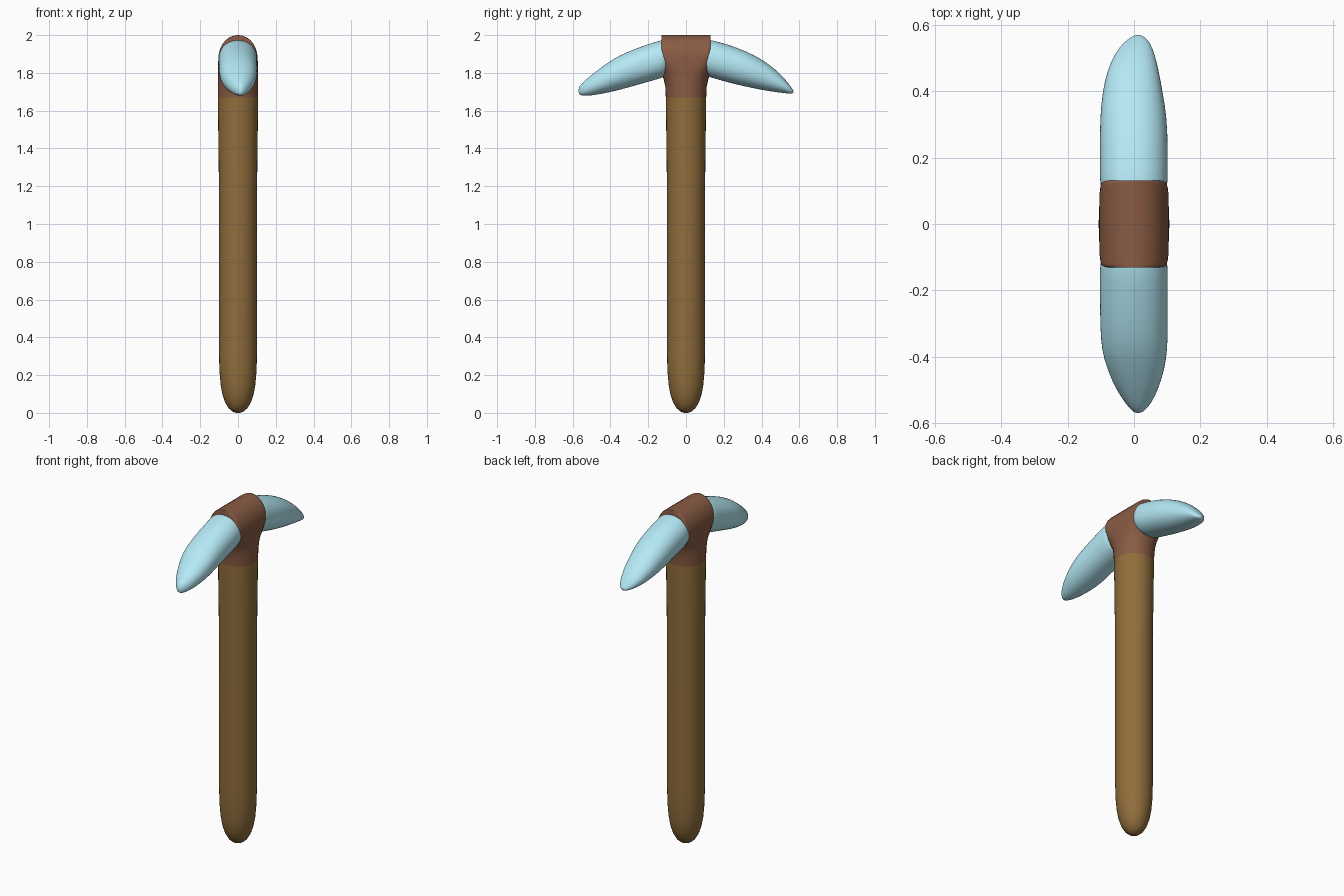
import bpy, bmesh, math

N = 32


def material(name, color):
    m = bpy.data.materials.new(name)
    m.diffuse_color = (*color, 1)
    return m


def oval(hu, hv, power=2.0):
    """Superellipse outline with half sizes hu and hv."""
    pts = []
    for i in range(N):
        a = 2 * math.pi * i / N
        c, s = math.cos(a), math.sin(a)
        pts.append((hu * math.copysign(abs(c) ** (2 / power), c),
                    hv * math.copysign(abs(s) ** (2 / power), s)))
    return pts


def loft(name, rings, mat, subdiv=0, angle=40):
    bm = bmesh.new()
    vr = [[bm.verts.new(p) for p in r] for r in rings]
    for a, b in zip(vr, vr[1:]):
        for i in range(N):
            j = (i + 1) % N
            bm.faces.new((a[i], a[j], b[j], b[i]))
    bm.faces.new(vr[0][::-1])
    bm.faces.new(vr[-1])
    bmesh.ops.recalc_face_normals(bm, faces=bm.faces)
    me = bpy.data.meshes.new(name)
    bm.to_mesh(me)
    bm.free()
    ob = bpy.data.objects.new(name, me)
    bpy.context.collection.objects.link(ob)
    me.materials.append(mat)
    bpy.ops.object.select_all(action='DESELECT')
    ob.select_set(True)
    bpy.context.view_layer.objects.active = ob
    bpy.ops.object.shade_smooth_by_angle(angle=math.radians(angle))
    if subdiv:
        ob.modifiers.new("smooth", 'SUBSURF').levels = subdiv
        ob.modifiers["smooth"].render_levels = subdiv
    return ob


wood = material("wood", (0.28, 0.155, 0.045))
leather = material("binding", (0.25, 0.105, 0.058))
blade = material("blade", (0.46, 0.82, 0.92))

# Handle: straight shaft with a rounded butt
shaft = [(0, .012), (.008, .03), (.025, .05), (.055, .068), (.1, .083), (.15, .092),
         (.22, .098), (.32, .101), (1.2, .101), (1.45, .104), (1.675, .107)]
loft("handle", [[(x, y, z) for x, y in oval(r, r)] for z, r in shaft], wood, 0, 60)

# Binding: round at the shaft, blending into an arch-topped block
# (z, half x, half y, roundness power)
block = [(1.67, .107, .107, 2), (1.73, .107, .110, 2.05), (1.77, .107, .119, 2.15),
         (1.795, .106, .128, 2.4), (1.82, .106, .131, 3.2), (1.85, .105, .131, 5),
         (1.88, .104, .131, 9), (1.905, .101, .131, 14), (1.93, .094, .131, 18),
         (1.955, .081, .131, 20), (1.975, .064, .131, 20), (1.99, .042, .131, 20),
         (1.998, .02, .131, 20), (2.0, .004, .131, 20)]
loft("head_binding", [[(x, y, z) for x, y in oval(hx, hy, p)]
                      for z, hx, hy, p in block], leather, 0, 50)

# Blades: curved tusks (y, bottom z, top z, left x, right x)
back = [(.08, 1.79, 1.982, -.102, .101), (.13, 1.776, 1.975, -.103, .102),
        (.22, 1.75, 1.952, -.103, .102), (.32, 1.726, 1.915, -.103, .100),
        (.40, 1.71, 1.873, -.095, .086), (.46, 1.70, 1.83, -.081, .075),
        (.51, 1.694, 1.783, -.060, .063), (.545, 1.69, 1.742, -.033, .049),
        (.562, 1.69, 1.716, -.010, .034), (.569, 1.695, 1.707, .004, .020)]
front = [(-.08, 1.79, 1.982, -.102, .101), (-.13, 1.772, 1.975, -.103, .102),
         (-.22, 1.747, 1.946, -.103, .102), (-.31, 1.721, 1.912, -.102, .102),
         (-.38, 1.703, 1.878, -.098, .101), (-.44, 1.69, 1.836, -.080, .092),
         (-.50, 1.68, 1.79, -.053, .072), (-.54, 1.678, 1.755, -.026, .052),
         (-.562, 1.682, 1.733, -.006, .032), (-.569, 1.692, 1.718, .004, .020)]
for name, secs in (("back_blade", back), ("front_blade", front)):
    rings = [[((x0 + x1) / 2 + u, y, (z0 + z1) / 2 + v)
              for u, v in oval((x1 - x0) / 2, (z1 - z0) / 2, 2.15)]
             for y, z0, z1, x0, x1 in secs]
    loft(name, rings, blade, 1, 80)
